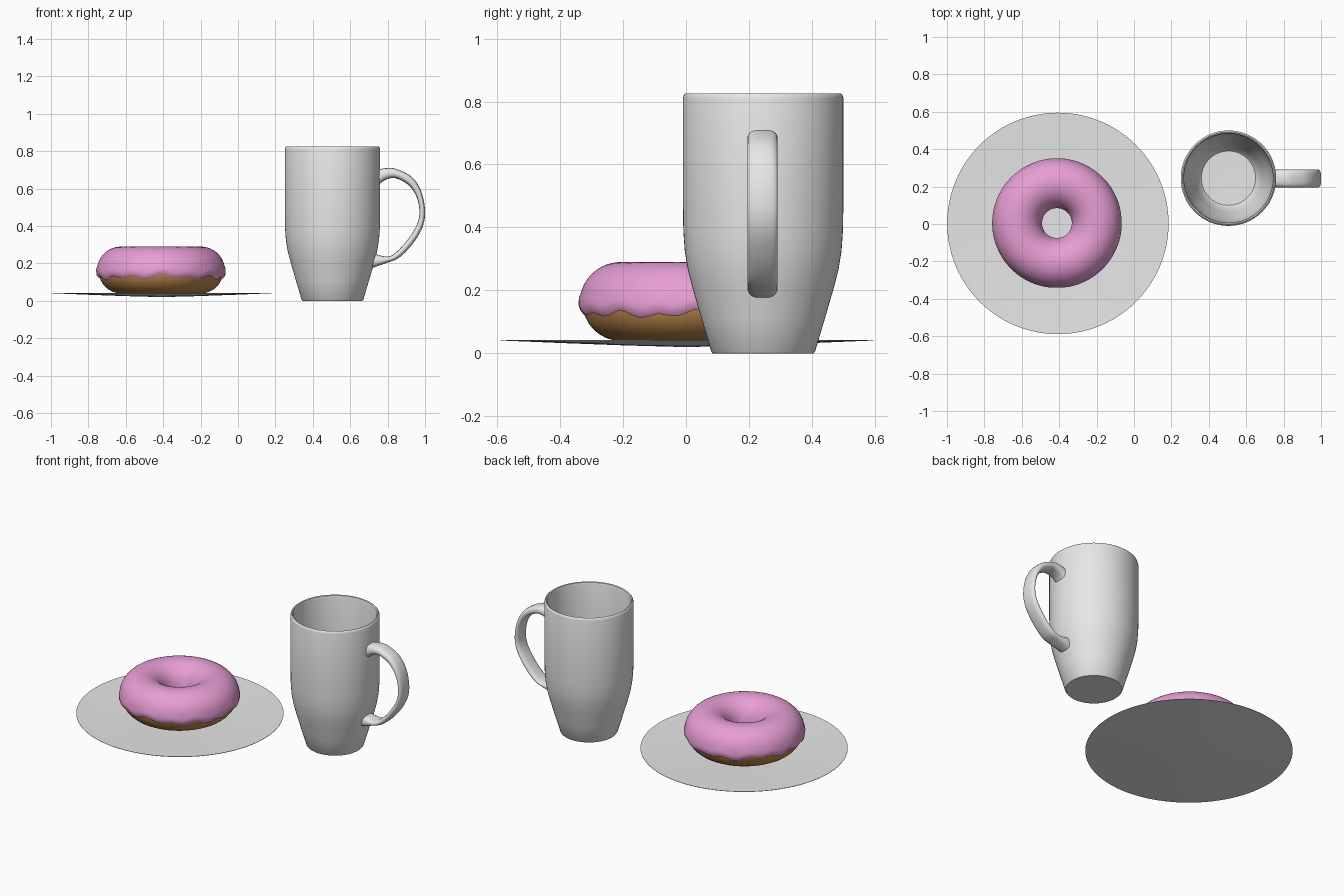
import bpy, math
from math import sin, cos, pi
from mathutils import Vector

if "Cube" in bpy.data.objects:
    bpy.data.objects.remove(bpy.data.objects["Cube"])


def material(name, rgb):
    m = bpy.data.materials.new(name)
    m.diffuse_color = (*rgb, 1)
    m.use_nodes = True
    m.node_tree.nodes["Principled BSDF"].inputs["Base Color"].default_value = m.diffuse_color
    return m


CERAMIC = material("ceramic grey", (0.8, 0.8, 0.8))
ICING = material("pink icing", (0.8, 0.34, 0.66))
DOUGH = material("golden dough", (0.52, 0.25, 0.07))


def make(name, verts, faces, mat, loc, angle=40):
    me = bpy.data.meshes.new(name)
    me.from_pydata(verts, [], faces)
    me.materials.append(mat)
    ob = bpy.data.objects.new(name, me)
    bpy.context.collection.objects.link(ob)
    ob.location = loc
    bpy.ops.object.select_all(action='DESELECT')
    ob.select_set(True)
    bpy.context.view_layer.objects.active = ob
    bpy.ops.object.mode_set(mode='EDIT')
    bpy.ops.mesh.select_all(action='SELECT')
    bpy.ops.mesh.remove_doubles(threshold=0.00001)
    bpy.ops.mesh.normals_make_consistent(inside=False)
    bpy.ops.object.mode_set(mode='OBJECT')
    bpy.ops.object.shade_smooth_by_angle(angle=math.radians(angle))
    return ob


def grid_faces(rows, cols, close_rows=False):
    """Quads between consecutive rings; columns always wrap."""
    return [(i * cols + j, i * cols + (j + 1) % cols,
             (i + 1) % rows * cols + (j + 1) % cols, (i + 1) % rows * cols + j)
            for i in range(rows if close_rows else rows - 1) for j in range(cols)]


def lathe(name, profile, mat, loc, n=64, closed=False):
    verts = [(r * cos(2 * pi * j / n), r * sin(2 * pi * j / n), z)
             for r, z in profile for j in range(n)]
    return make(name, verts, grid_faces(len(profile), n, closed), mat, loc)


def smooth_path(points, steps=6):
    """Catmull-Rom interpolation through the given points."""
    p = [Vector(q) for q in points]
    p = [2 * p[0] - p[1]] + p + [2 * p[-1] - p[-2]]
    out = []
    for a, b, c, d in zip(p, p[1:], p[2:], p[3:]):
        for s in range(steps):
            t = s / steps
            out.append(0.5 * (2 * b + (c - a) * t + (2 * a - 5 * b + 4 * c - d) * t * t
                              + (3 * b - a - 3 * c + d) * t ** 3))
    return out + [p[-2]]


# Plate: thin shallow dish
lathe("plate", [(0, 0.020), (0.2, 0.0255), (0.4, 0.033), (0.592, 0.041),
                (0.592, 0.043), (0.4, 0.036), (0.2, 0.029), (0, 0.024)],
      CERAMIC, (-0.407, 0.003, 0), 96)

# Doughnut body
DONUT = (-0.412, 0.005, 0.16)
MAJOR = 0.213
ring = [(MAJOR + 0.12 * cos(2 * pi * i / 32), 0.12 * sin(2 * pi * i / 32)) for i in range(32)]
lathe("doughnut", ring, DOUGH, DONUT, 72, True)

# Icing: outer shell with wavy inner and outer edges, closed by an inner layer
COLS, STEPS = 144, 28
section = ([(0.118, 0.0), (0.126, -0.01), (0.133, 0.02), (0.1335, 0.07)]
           + [(0.13, k / STEPS) for k in range(3, STEPS - 2)]
           + [(0.1335, 0.93), (0.133, 0.98), (0.126, 1.01), (0.118, 1.0)])
verts = []
for rad, f in section:
    for j in range(COLS):
        t = 2 * pi * j / COLS
        wave = 0.06 * sin(15 * t + 0.8 * sin(2 * t)) + 0.045 * sin(8 * t + 1) + 0.03 * sin(3 * t)
        inner = 0.08 * sin(9 * t) + 0.05 * sin(5 * t + 2)
        lo, hi = -0.24 + wave, pi + 0.22 + inner
        a = lo + f * (hi - lo)
        r = MAJOR + rad * cos(a)
        verts.append((r * cos(t), r * sin(t), rad * sin(a)))
make("icing", verts, grid_faces(len(section), COLS, True), ICING, DONUT, 60)

# Mug: outer wall, rounded lip, inner wall and floor
MUG = (0.505, 0.245, 0)
lathe("mug", [(0, 0), (0.160, 0), (0.165, 0.006), (0.196, 0.11), (0.225, 0.21), (0.239, 0.265),
              (0.249, 0.325), (0.2535, 0.39), (0.255, 0.48), (0.255, 0.81), (0.252, 0.821),
              (0.247, 0.825), (0.241, 0.822), (0.238, 0.81), (0.238, 0.48), (0.2365, 0.39),
              (0.232, 0.325), (0.222, 0.265), (0.208, 0.21), (0.179, 0.11), (0.155, 0.035),
              (0.145, 0.025), (0, 0.022)], CERAMIC, MUG)

# Handle: outer and inner edge curves lofted with a rounded strap section
outer = smooth_path([(0.748, 0.703), (0.80, 0.710), (0.85, 0.704), (0.93, 0.662), (0.98, 0.585),
                     (1.0, 0.48), (0.985, 0.39), (0.93, 0.30), (0.86, 0.230), (0.80, 0.205),
                     (0.715, 0.175)])
inner = smooth_path([(0.748, 0.615), (0.785, 0.645), (0.84, 0.656), (0.91, 0.62), (0.955, 0.555),
                     (0.970, 0.475), (0.955, 0.405), (0.905, 0.325), (0.845, 0.260),
                     (0.80, 0.237), (0.725, 0.252)])
SIDES = 20
verts = []
for a, b in zip(outer, inner):
    mid, half = (a + b) / 2, (a - b) / 2
    for j in range(SIDES):
        t = 2 * pi * j / SIDES
        c, s = cos(t), sin(t)
        q = mid + half * math.copysign(abs(c) ** 0.8, c)
        verts.append((q.x, 0.048 * math.copysign(abs(s) ** 0.7, s), q.y))
faces = grid_faces(len(outer), SIDES)
faces += [tuple(range(SIDES)), tuple(range(len(verts) - SIDES, len(verts)))]
make("mug_handle", verts, faces, CERAMIC, (0, 0.243, 0), 50)
